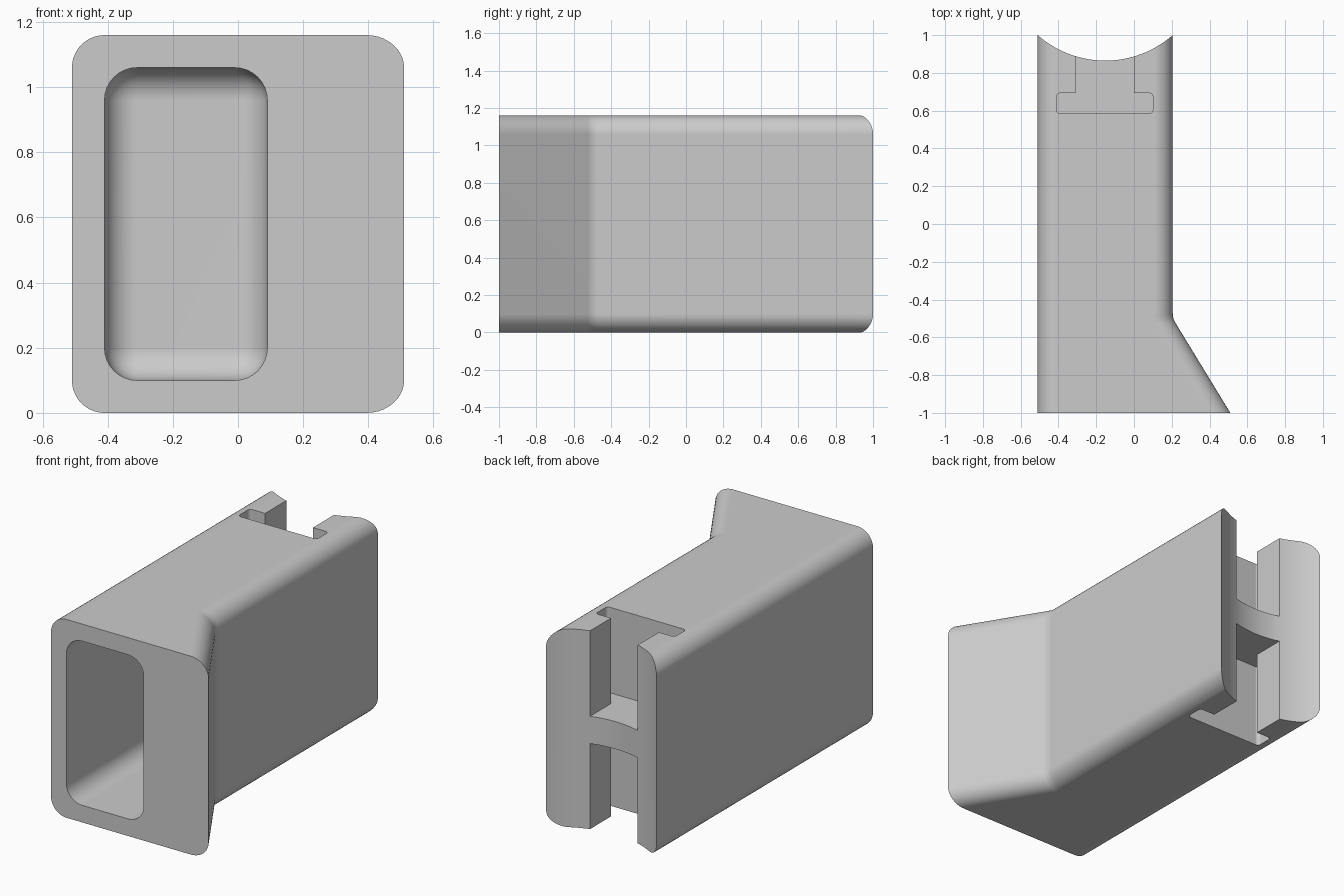
import bpy, bmesh, math

if "Cube" in bpy.data.objects:
    bpy.data.objects.remove(bpy.data.objects["Cube"])

grey = bpy.data.materials.new("plain grey")
grey.diffuse_color = (0.6, 0.6, 0.6, 1)
grey.use_nodes = True
grey.node_tree.nodes["Principled BSDF"].inputs["Base Color"].default_value = grey.diffuse_color

X0, X1, X2, H = -0.51, 0.205, 0.51, 1.16   # left, right, flared right, height
SEG = 10


def finish(name, bm):
    bmesh.ops.recalc_face_normals(bm, faces=bm.faces)
    mesh = bpy.data.meshes.new(name)
    bm.to_mesh(mesh)
    bm.free()
    ob = bpy.data.objects.new(name, mesh)
    bpy.context.collection.objects.link(ob)
    mesh.materials.append(grey)
    return ob


def rounded(corners):
    """Outline from (cx, cy, rx, ry, start angle) corner arcs."""
    return [(cx + rx * math.cos(a), cy + ry * math.sin(a))
            for cx, cy, rx, ry, start in corners
            for a in (math.radians(start + 90 * i / SEG) for i in range(SEG + 1))]


def section(right, rx, r=0.1):
    return rounded([(right - rx, H - r, rx, r, 0), (X0 + r, H - r, r, r, 90),
                    (X0 + r, r, r, r, 180), (right - rx, r, rx, r, 270)])


def prism(name, outline, z0, z1):
    bm = bmesh.new()
    face = bm.faces.new([bm.verts.new((x, y, z0)) for x, y in outline])
    ext = bmesh.ops.extrude_face_region(bm, geom=[face])["geom"]
    bmesh.ops.translate(bm, vec=(0, 0, z1 - z0),
                        verts=[v for v in ext if isinstance(v, bmesh.types.BMVert)])
    return finish(name, bm)


# Body: rounded rectangle lofted along y, flaring to the right at the front
ang, bend = math.atan2(X2 - X1, 0.5), 0.1
tan_len = bend * math.tan(ang / 2)
stations = [(-1, X2, 0.115)]
for i in range(6):
    a = ang * (1 - i / 5)
    stations.append((-0.5 + tan_len - bend * math.sin(a),
                     X1 + bend * (1 - math.cos(a)), 0.1 + 0.015 * (1 - i / 5)))
stations.append((1.0, X1, 0.1))
bm = bmesh.new()
rings = [[bm.verts.new((x, y, z)) for x, z in section(right, rx)]
         for y, right, rx in stations]
for a, b in zip(rings, rings[1:]):
    for i in range(len(a)):
        j = (i + 1) % len(a)
        bm.faces.new((a[i], a[j], b[j], b[i]))
bm.faces.new(rings[0])
bm.faces.new(rings[-1])
body = finish("hollow_body", bm)

# Front pocket with rounded inner edges
bm = bmesh.new()
bmesh.ops.create_cube(bm, size=1)
for v in bm.verts:
    v.co = (-0.16 + v.co.x * 0.5, -0.3575 + v.co.y * 1.685, 0.58 + v.co.z * 0.96)
bmesh.ops.bevel(bm, geom=bm.edges[:], offset=0.1, segments=8, profile=0.5, affect='EDGES')
cutters = [finish("pocket_cutter", bm)]

# Concave rear end
cx, sag, half = (X0 + X1) / 2, 0.135, (X1 - X0) / 2
R = (half ** 2 + sag ** 2) / (2 * sag)
circle = [(cx + R * math.cos(t), 1 - sag + R + R * math.sin(t))
          for t in (2 * math.pi * (i + 0.5) / 128 for i in range(128))]
cutters.append(prism("rear_curve_cutter", circle, -0.1, H + 0.1))

# T slots above and below the middle web
r, xa, xb, ya, yb = 0.02, -0.41, 0.10, 0.585, 0.693
tee = rounded([(xa + r, ya + r, r, r, 180), (xb - r, ya + r, r, r, 270),
               (xb - r, yb - r, r, r, 0)])
tee += [(0.0, yb), (0.0, 1.1), (-0.31, 1.1), (-0.31, yb)]
tee += rounded([(xa + r, yb - r, r, r, 90)])
cutters.append(prism("upper_slot_cutter", tee, 0.66, H + 0.1))
cutters.append(prism("lower_slot_cutter", tee, -0.1, 0.50))

bpy.context.view_layer.objects.active = body
body.select_set(True)
for c in cutters:
    mod = body.modifiers.new("cut", 'BOOLEAN')
    mod.operation, mod.solver, mod.object = 'DIFFERENCE', 'EXACT', c
    bpy.ops.object.modifier_apply(modifier=mod.name)
    bpy.data.objects.remove(c)

# Smooth rounded edges, keep cut edges crisp
bpy.ops.object.shade_smooth_by_angle(angle=math.radians(30))
wn = body.modifiers.new("even_normals", 'WEIGHTED_NORMAL')
wn.keep_sharp = True
